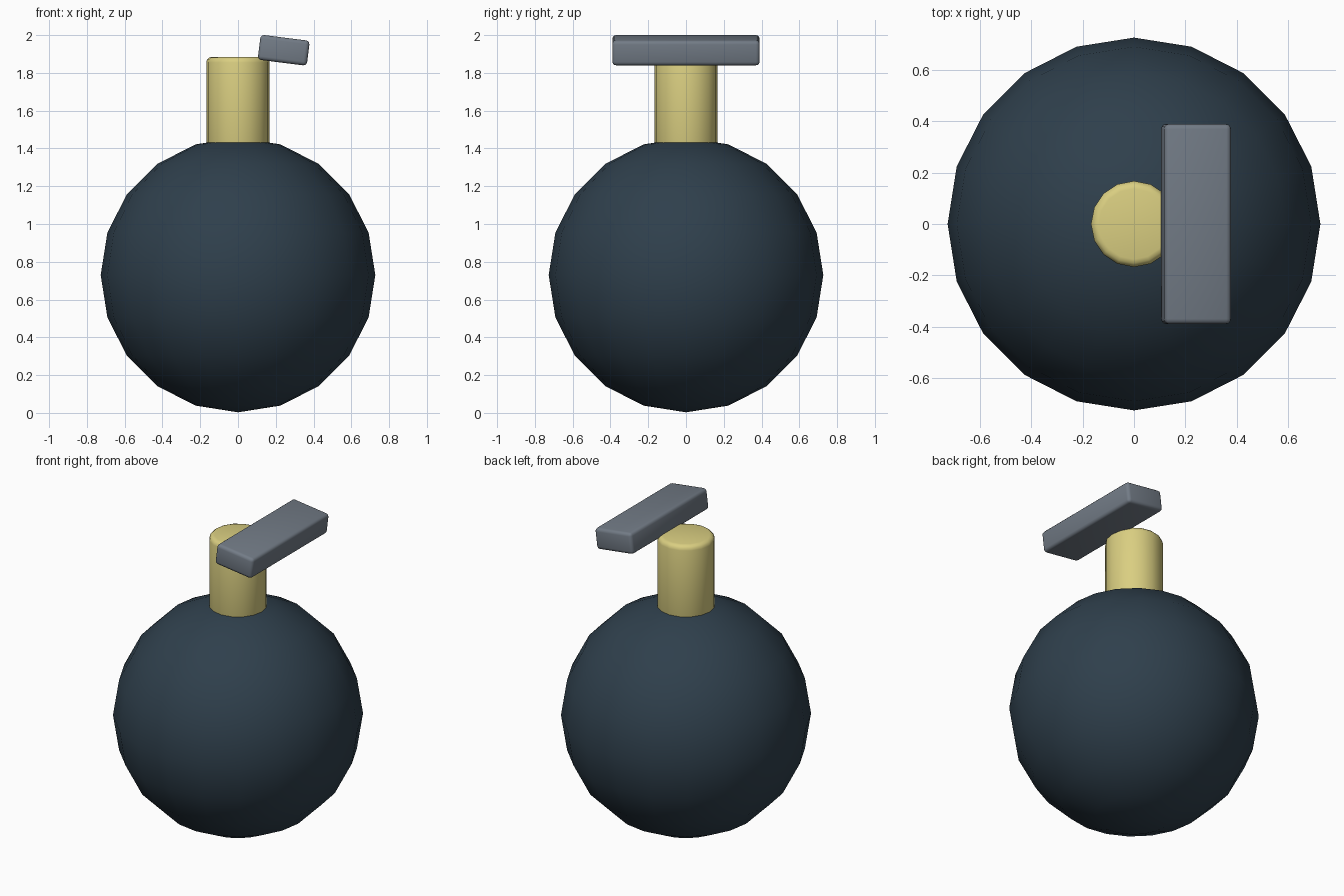
import bpy, bmesh
from math import radians
from mathutils import Matrix

cube = bpy.data.objects.get("Cube")
if cube:
    bpy.data.objects.remove(cube, do_unlink=True)


def material(name, rgb):
    m = bpy.data.materials.new(name)
    m.use_nodes = True
    m.diffuse_color = (*rgb, 1)
    bsdf = next(n for n in m.node_tree.nodes if n.type == 'BSDF_PRINCIPLED')
    bsdf.inputs["Base Color"].default_value = (*rgb, 1)
    return m


def bevel_sharp(bm, width, segments):
    """Round every edge sharper than 40 degrees."""
    edges = [e for e in bm.edges if e.calc_face_angle(0) > radians(40)]
    bmesh.ops.bevel(bm, geom=edges, offset=width, segments=segments,
                    profile=0.5, affect='EDGES')


def finish(bm, name, mat, location, tilt=0, angle=40):
    mesh = bpy.data.meshes.new(name)
    bm.to_mesh(mesh)
    bm.free()
    mesh.materials.append(mat)
    ob = bpy.data.objects.new(name, mesh)
    bpy.context.collection.objects.link(ob)
    ob.location = location
    ob.rotation_euler.y = radians(tilt)
    bpy.ops.object.select_all(action='DESELECT')
    ob.select_set(True)
    bpy.context.view_layer.objects.active = ob
    bpy.ops.object.shade_smooth_by_angle(angle=radians(angle))
    return ob


navy = material("dark_navy", (0.028, 0.050, 0.072))
straw = material("straw_yellow", (0.70, 0.62, 0.22))
steel = material("steel_grey", (0.17, 0.20, 0.24))

# Round body
bm = bmesh.new()
bmesh.ops.create_uvsphere(bm, u_segments=20, v_segments=10, radius=0.727)
finish(bm, "body", navy, (0, 0, 0.73))

# Neck with rounded rims, sunk into the body
bm = bmesh.new()
bmesh.ops.create_cone(bm, cap_ends=True, segments=16, radius1=0.168,
                      radius2=0.168, depth=0.485)
bevel_sharp(bm, 0.03, 3)
finish(bm, "neck", straw, (0, 0, 1.6425))

# Tilted bar beside the top of the neck
bm = bmesh.new()
bmesh.ops.create_cube(bm, size=1, matrix=Matrix.Diagonal((0.262, 0.78, 0.133, 1)))
bevel_sharp(bm, 0.02, 3)
finish(bm, "striker_bar", steel, (0.242, 0, 1.92), tilt=7.2)
